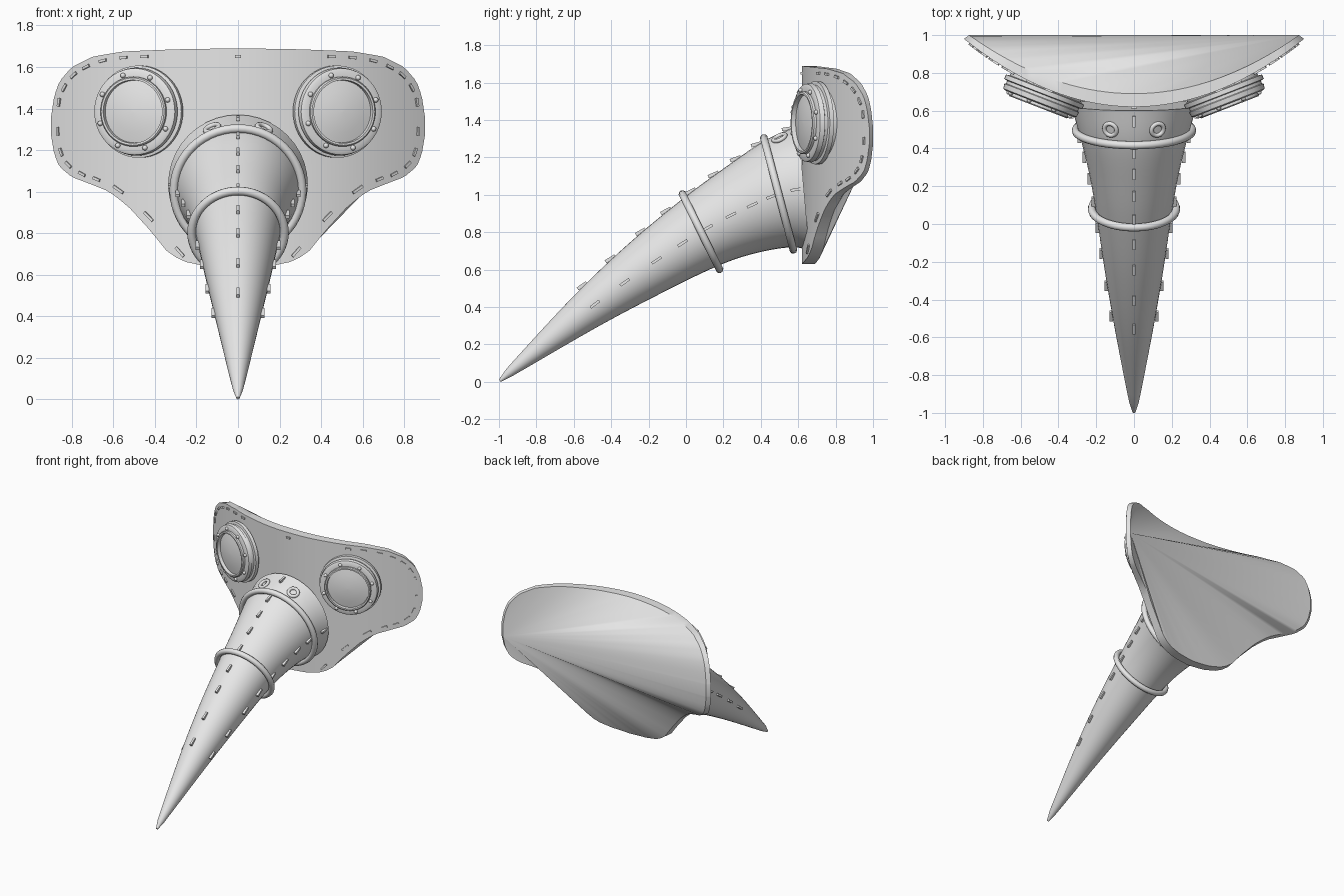
import bpy, bmesh, math
from mathutils import Vector, Matrix

cube = bpy.data.objects.get("Cube")
if cube:
    bpy.data.objects.remove(cube)

grey = bpy.data.materials.new("plain_grey")
grey.use_nodes = True
grey.diffuse_color = (0.8, 0.8, 0.8, 1)
grey.node_tree.nodes["Principled BSDF"].inputs["Base Color"].default_value = (0.8, 0.8, 0.8, 1)


def finish(name, bm, angle=35):
    bmesh.ops.recalc_face_normals(bm, faces=bm.faces)
    mesh = bpy.data.meshes.new(name)
    bm.to_mesh(mesh)
    bm.free()
    mesh.materials.append(grey)
    ob = bpy.data.objects.new(name, mesh)
    bpy.context.collection.objects.link(ob)
    bpy.ops.object.select_all(action='DESELECT')
    ob.select_set(True)
    bpy.context.view_layer.objects.active = ob
    bpy.ops.object.shade_smooth_by_angle(angle=math.radians(angle))
    return ob


def frame(origin, xdir, zdir):
    """Matrix with local z along zdir and local x near xdir."""
    z = Vector(zdir).normalized()
    y = z.cross(Vector(xdir)).normalized()
    m = Matrix((y.cross(z), y, z)).transposed().to_4x4()
    m.translation = Vector(origin)
    return m


def lathe(bm, profile, matrix, n=40, closed=False):
    rings = [[bm.verts.new(matrix @ Vector((r * math.cos(a), r * math.sin(a), h)))
              for a in (2 * math.pi * i / n for i in range(n))] for r, h in profile]
    pairs = list(zip(rings, rings[1:] + rings[:1]))
    for a, b in pairs if closed else pairs[:-1]:
        for i in range(n):
            j = (i + 1) % n
            bm.faces.new((a[i], a[j], b[j], b[i]))
    if not closed:
        bm.faces.new(rings[0])
        bm.faces.new(rings[-1])


def torus(bm, matrix, major, minor, n=40, m=10):
    prof = [(major + minor * math.cos(2 * math.pi * k / m),
             minor * math.sin(2 * math.pi * k / m)) for k in range(m)]
    lathe(bm, prof, matrix, n, closed=True)


def dash(bm, pos, along, normal, size=(0.06, 0.015, 0.018)):
    mat = frame(pos, along, normal) @ Matrix.Diagonal((*size, 1))
    bmesh.ops.create_cube(bm, size=1, matrix=mat)


def lookup(table, x):
    for (x0, z0), (x1, z1) in zip(table, table[1:]):
        if x <= x1:
            return z0 + (z1 - z0) * (x - x0) / (x1 - x0)
    return table[-1][1]


# Face plate: bent sheet with a rim and a fanned back
HALF = 0.9
TOP = [(0, 1.69), (.3, 1.685), (.55, 1.675), (.7, 1.65), (.8, 1.6), (.86, 1.53),
       (.885, 1.46), (HALF, 1.36)]
BOTTOM = [(0, .63), (.15, .64), (.27, .665), (.34, .71), (.42, .81), (.53, .93), (.62, 1),
          (.72, 1.04), (.8, 1.07), (.86, 1.12), (.885, 1.18), (HALF, 1.27)]


def plate_y(x):
    return 0.62 + 0.36 * (x / HALF) ** 2


def back_y(x):
    return 0.69 + 0.31 * (x / HALF) ** 2


bm = bmesh.new()
cols = 56
xs = [HALF * math.sin(math.pi * (i / cols - 0.5)) for i in range(cols + 1)]
top = [bm.verts.new((x, plate_y(x), lookup(TOP, abs(x)))) for x in xs]
low = [bm.verts.new((x, plate_y(x), lookup(BOTTOM, abs(x)))) for x in xs]
for i in range(cols):
    bm.faces.new((low[i], low[i + 1], top[i + 1], top[i]))
loop = low + top[::-1]
rim = [bm.verts.new((v.co.x * 0.97, back_y(v.co.x), v.co.z)) for v in loop]
count = len(loop)
for i in range(count):
    j = (i + 1) % count
    bm.faces.new((loop[i], rim[i], rim[j], loop[j]))
for i in range(count - 2):
    a, b = (cols + 1 + i) % count, (cols + 2 + i) % count
    bm.faces.new((rim[cols], rim[a], rim[b]))
finish("face_plate", bm)

# Beak: round sections given by their upper and lower points (y, z)
SECTIONS = [((-1, .012), (-.99, .0)), ((-.96, .07), (-.93, .03)), ((-.6, .46), (-.48, .29)),
            ((-.3, .745), (-.14, .47)), ((-.01, .985), (.17, .62)), ((.2, 1.14), (.38, .69)),
            ((.42, 1.29), (.57, .72)), ((.6, 1.37), (.66, .7))]


def section(t):
    """Centre, up direction and radius at section number t."""
    k = min(int(t), len(SECTIONS) - 2)
    f = t - k
    pts = [SECTIONS[max(0, min(len(SECTIONS) - 1, k + d))] for d in (-1, 0, 1, 2)]
    if k == 0:
        f0 = [Vector(p) for p in pts[1]]
        f1 = [Vector(p) for p in pts[2]]
        ends = [a.lerp(b, f) for a, b in zip(f0, f1)]
    else:
        ends = []
        for s in (0, 1):
            p, q, r, w = (Vector(e[s]) for e in pts)
            ends.append(0.5 * (2 * q + (r - p) * f + (2 * p - 5 * q + 4 * r - w) * f * f
                               + (3 * q - p - 3 * r + w) * f ** 3))
    u, l = (Vector((0, *e)) for e in ends)
    return (u + l) / 2, (u - l).normalized(), (u - l).length / 2


bm = bmesh.new()
n, steps = 40, 5
rings = []
for i in range((len(SECTIONS) - 1) * steps + 1):
    c, up, r = section(i / steps)
    rings.append([bm.verts.new(c + r * (Vector((math.cos(a), 0, 0)) + up * math.sin(a)))
                  for a in (2 * math.pi * j / n for j in range(n))])
for a, b in zip(rings, rings[1:]):
    for j in range(n):
        k = (j + 1) % n
        bm.faces.new((a[j], a[k], b[k], b[j]))
bm.faces.new(rings[0])
bm.faces.new(rings[-1])
finish("beak", bm)

# Bands round the beak
for name, t, extra in (("front_band", 4, 0.02), ("rear_band", 6, 0.014)):
    c, up, r = section(t)
    bm = bmesh.new()
    torus(bm, frame(c, (1, 0, 0), up.cross(Vector((1, 0, 0)))), r + extra, 0.021, 56)
    finish(name, bm, 60)

# Goggles with rivets, and small eyelets behind the rear band
GOGGLE = [(.2, -.06), (.2, 0), (.222, .004), (.222, .028), (.204, .032), (.204, .048),
          (.212, .052), (.208, .078), (.196, .084), (.168, .084), (.168, .098), (.162, .104),
          (.152, .104), (.15, .08), (.1, .09), (.05, .096), (.004, .098)]
for side, label in ((1, "left"), (-1, "right")):
    m = frame((side * 0.47, 0.715, 1.385), (0, 0, 1), (side * 0.36, -0.93, 0))
    bm = bmesh.new()
    lathe(bm, GOGGLE, m, 48)
    finish(label + "_goggle", bm)
    bm = bmesh.new()
    for k in range(8):
        spot = Matrix.Rotation(math.pi * (k + 0.4) / 4, 4, 'Z') @ Vector((0.183, 0, 0.086))
        bmesh.ops.create_uvsphere(bm, u_segments=10, v_segments=6, radius=0.013,
                                  matrix=m @ Matrix.Translation(spot))
    finish(label + "_goggle_rivets", bm)
    bm = bmesh.new()
    torus(bm, frame((side * 0.125, 0.5, 1.305), (1, 0, 0), (side * 0.35, -0.4, 0.85)),
          0.034, 0.012, 24, 8)
    finish(label + "_eyelet", bm, 60)

# Beak stitches along the ridge and both flanks
bm = bmesh.new()
for t in (2.15, 2.65, 3.2, 3.65, 4.15, 4.75, 5.3, 5.8, 6.6):
    c, up, r = section(t)
    c2, up2, r2 = section(t + 0.05)
    dash(bm, c + up * (r + 0.006), c2 + up2 * r2 - c - up * r, up)
    for side in (1, -1):
        out = Vector((side, 0, 0))
        dash(bm, c + out * (r + 0.006), c2 + out * r2 - c - out * r, out)
finish("beak_stitches", bm)

# Plate stitches just inside the outline
SPOTS = [(.45, 1.65), (.55, 1.645), (.65, 1.63), (.73, 1.6), (.79, 1.56), (.835, 1.5),
         (.86, 1.43), (.866, 1.29), (.85, 1.19), (.815, 1.13), (.75, 1.085), (.68, 1.06),
         (.575, 1.01), (.43, .88), (.28, .71)]
bm = bmesh.new()
for i, (x, z) in enumerate(SPOTS):
    x0, z0 = SPOTS[max(0, i - 1)]
    x1, z1 = SPOTS[min(len(SPOTS) - 1, i + 1)]
    slope = 0.72 * x / HALF ** 2
    for side in (1, -1):
        along = (side * (x1 - x0), slope * (x1 - x0), z1 - z0)
        dash(bm, (side * x, plate_y(x), z), along, (side * slope, -1, 0),
             (0.06 if i > 11 else 0.04, 0.013, 0.018))
dash(bm, (0, plate_y(0), 1.65), (1, 0, 0), (0, -1, 0), (0.03, 0.013, 0.018))
finish("plate_stitches", bm)
